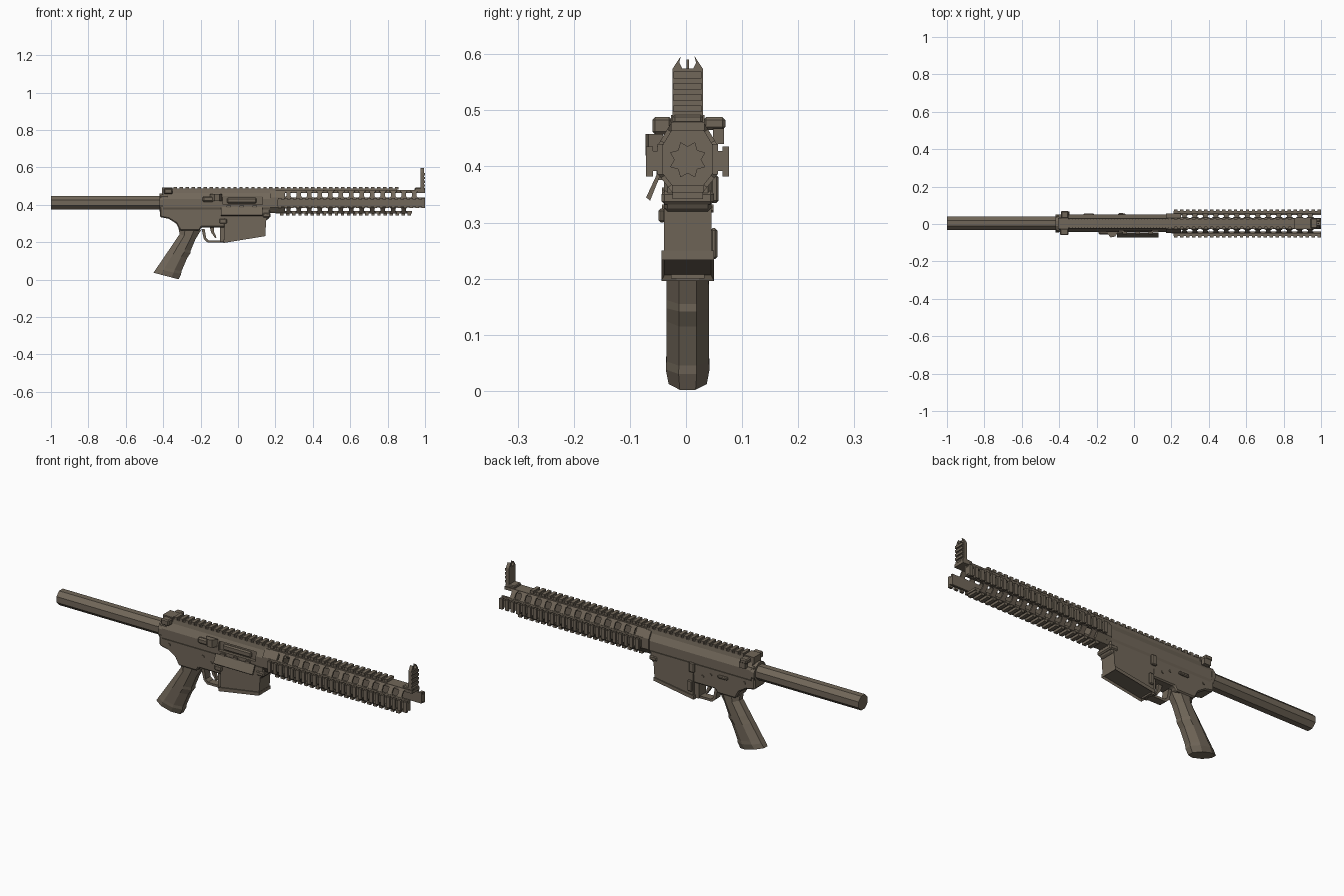
import bpy, bmesh, math
from mathutils import Matrix, Vector

if "Cube" in bpy.data.objects:
    bpy.data.objects.remove(bpy.data.objects["Cube"])

MID = 0.003     # centre plane of the body
AXIS_Z = 0.412  # bore height

mat = bpy.data.materials.new("olive_brown")
mat.use_nodes = True
colour = (0.165, 0.135, 0.10, 1)
mat.diffuse_color = colour
mat.node_tree.nodes["Principled BSDF"].inputs["Base Color"].default_value = colour


def finish(name, bm, offset=True):
    if offset:
        bmesh.ops.translate(bm, verts=bm.verts, vec=(0, MID, 0))
    bmesh.ops.recalc_face_normals(bm, faces=bm.faces)
    mesh = bpy.data.meshes.new(name)
    bm.to_mesh(mesh)
    bm.free()
    mesh.materials.append(mat)
    ob = bpy.data.objects.new(name, mesh)
    bpy.context.collection.objects.link(ob)
    return ob


def loft(name, rings, offset=True):
    """Skin a list of equal-length point rings and cap both ends."""
    bm = bmesh.new()
    loops = [[bm.verts.new(p) for p in ring] for ring in rings]
    n = len(loops[0])
    for a, b in zip(loops, loops[1:]):
        for i in range(n):
            j = (i + 1) % n
            bm.faces.new((a[i], a[j], b[j], b[i]))
    bm.faces.new(loops[0][::-1])
    bm.faces.new(loops[-1])
    return finish(name, bm, offset)


def prism(name, axis, pts, lo, hi, offset=True):
    """Extrude a 2D outline along an axis."""
    place = {"x": lambda p, d: (d, p[0], p[1]),
             "y": lambda p, d: (p[0], d, p[1]),
             "z": lambda p, d: (p[0], p[1], d)}[axis]
    return loft(name, [[place(p, d) for p in pts] for d in (lo, hi)], offset)


def box(name, x0, x1, y0, y1, z0, z1):
    return prism(name, "x", [(y0, z0), (y1, z0), (y1, z1), (y0, z1)], x0, x1)


def both(pts):
    """Mirror a half outline across the centre plane."""
    return pts + [(-a, b) for a, b in reversed(pts)]


def ngon(sides, radius, z=AXIS_Z, turn=0.5):
    return [(radius * math.cos((i + turn) * math.tau / sides),
             z + radius * math.sin((i + turn) * math.tau / sides)) for i in range(sides)]


def array(ob, count, step):
    m = ob.modifiers.new("repeat", "ARRAY")
    m.count = count
    m.use_relative_offset = False
    m.use_constant_offset = True
    m.constant_offset_displace = step
    return ob


def bevel(ob, width):
    m = ob.modifiers.new("chamfer", "BEVEL")
    m.width = width
    m.segments = 1
    return ob


# Rear tube
prism("rear_tube", "x", ngon(8, 0.039), -1.0, -0.40)
prism("tube_collar", "x", ngon(12, 0.050), -0.42, -0.40)

# Upper receiver with ejection port
upper = prism("upper_receiver", "x", both([(0.040, 0.37), (0.047, 0.385), (0.047, 0.43),
              (0.030, 0.462), (0.026, 0.482)]), -0.40, 0.20)
port = box("port_cutter", -0.08, 0.13, -0.07, -0.032, 0.402, 0.447)
cut = upper.modifiers.new("port", "BOOLEAN")
cut.operation = "DIFFERENCE"
cut.object = port
port.hide_render = True
port.hide_viewport = True
bevel(box("bolt_carrier", -0.06, 0.10, -0.042, -0.028, 0.408, 0.438), 0.006)
prism("port_cover", "x", [(-0.048, 0.386), (-0.054, 0.388), (-0.074, 0.345), (-0.067, 0.339)],
      -0.09, 0.13)
for i, x in enumerate((-0.05, 0.02, 0.09)):
    box(f"cover_hinge_{i}", x - 0.012, x + 0.012, -0.056, -0.044, 0.376, 0.396)
prism("shell_deflector", "z", [(-0.15, -0.044), (-0.125, -0.075), (-0.10, -0.070),
      (-0.085, -0.044)], 0.42, 0.458)
bevel(box("forward_assist", -0.19, -0.13, -0.060, -0.04, 0.415, 0.445), 0.007)

# Charging handle
box("charging_handle", -0.405, -0.35, -0.030, 0.030, 0.455, 0.492)
bevel(box("handle_right_wing", -0.395, -0.35, -0.063, -0.028, 0.457, 0.488), 0.005)
bevel(box("handle_left_wing", -0.39, -0.35, 0.028, 0.067, 0.465, 0.488), 0.005)
box("handle_latch", -0.38, -0.345, 0.045, 0.065, 0.44, 0.468)

# Lower receiver
bevel(prism("lower_receiver", "y", [(-0.418, 0.45), (-0.418, 0.335), (-0.37, 0.325),
      (-0.33, 0.30), (-0.31, 0.262), (-0.205, 0.262), (-0.195, 0.28), (-0.07, 0.28),
      (-0.07, 0.32), (0.16, 0.32), (0.172, 0.34), (0.172, 0.385), (-0.35, 0.39),
      (-0.375, 0.45)], -0.042, 0.042), 0.006)
bevel(box("front_pin_lug", 0.13, 0.175, -0.047, 0.047, 0.332, 0.356), 0.006)
prism("magazine_well", "y", [(-0.072, 0.33), (-0.072, 0.213), (0.146, 0.245), (0.152, 0.33)],
      -0.042, 0.042)

# Flared mouth of the well, with a recessed underside
mouth = prism("well_mouth", "y", [(-0.078, 0.196), (0.148, 0.233), (0.148, 0.250),
              (-0.078, 0.215)], -0.047, 0.047)
bm = bmesh.new()
bm.from_mesh(mouth.data)
bm.normal_update()
under = min(bm.faces, key=lambda f: f.normal.z)
bmesh.ops.inset_individual(bm, faces=[under], thickness=0.008, depth=-0.010)
bm.to_mesh(mouth.data)
bm.free()
box("well_rear_wall", -0.095, -0.068, -0.030, 0.030, 0.20, 0.32)

# Controls
for s, side in ((-1, "right"), (1, "left")):
    for i, (x, z) in enumerate(((-0.36, 0.355), (-0.17, 0.345), (-0.125, 0.325), (0.148, 0.345))):
        pin = prism(f"{side}_pin_{i}", "y", [(x + a, z + b) for a, b in ngon(8, 0.008, 0)],
                    s * 0.038, s * 0.046)
bevel(box("magazine_release", -0.10, -0.06, -0.052, -0.04, 0.30, 0.325), 0.004)
bevel(box("bolt_catch", -0.085, -0.055, 0.04, 0.055, 0.335, 0.385), 0.004)
bevel(box("catch_paddle", -0.07, -0.045, 0.04, 0.053, 0.235, 0.29), 0.004)
bevel(box("selector_lever", -0.27, -0.215, 0.04, 0.053, 0.345, 0.36), 0.004)
prism("trigger_guard", "y", [(-0.195, 0.27), (-0.182, 0.215), (-0.162, 0.198), (-0.075, 0.198),
      (-0.075, 0.210), (-0.157, 0.210), (-0.170, 0.222), (-0.178, 0.27)], -0.020, 0.020)
prism("trigger", "y", [(-0.155, 0.29), (-0.142, 0.25), (-0.122, 0.222), (-0.115, 0.226),
      (-0.128, 0.255), (-0.130, 0.29)], -0.008, 0.008)

# Pistol grip, octagonal sections from rear point to front point
sections = [((-0.452, 0.037), (-0.318, 0.002), 0.034), ((-0.438, 0.058), (-0.304, 0.030), 0.039),
            ((-0.428, 0.072), (-0.302, 0.045), 0.038), ((-0.378, 0.146), (-0.272, 0.115), 0.038),
            ((-0.368, 0.160), (-0.254, 0.142), 0.038), ((-0.355, 0.180), (-0.253, 0.155), 0.038),
            ((-0.312, 0.243), (-0.228, 0.215), 0.037), ((-0.318, 0.275), (-0.198, 0.265), 0.036)]
rings = []
for back, front, half in sections:
    b, f = Vector((back[0], 0, back[1])), Vector((front[0], 0, front[1]))
    c, u = (b + f) / 2, (f - b) / 2
    rings.append([c + u * p + Vector((0, half * q, 0))
                  for p, q in ngon(8, 1 / math.cos(math.pi / 8), 0)])
loft("pistol_grip", rings)

# Top rail
box("top_rail", -0.35, 0.85, -0.020, 0.020, 0.478, 0.488)
array(box("top_rail_teeth", -0.345, -0.327, -0.027, 0.027, 0.482, 0.496), 38, (0.032, 0, 0))

# Handguard: solid rear collar, plates, then bridges that leave open windows
prism("handguard_collar", "x", both([(0.028, 0.355), (0.052, 0.386), (0.052, 0.44),
      (0.030, 0.474)]), 0.172, 0.25)
prism("barrel_nut", "x", [((0.034 if i % 2 else 0.024) * math.cos(i * math.pi / 8),
      AXIS_Z + (0.034 if i % 2 else 0.024) * math.sin(i * math.pi / 8)) for i in range(16)],
      0.24, 0.265)
box("handguard_top", 0.20, 1.0, -0.030, 0.030, 0.464, 0.479)
box("handguard_bottom", 0.20, 0.93, -0.028, 0.028, 0.354, 0.366)
array(box("bottom_rail_teeth", 0.225, 0.243, -0.027, 0.027, 0.342, 0.356), 22, (0.0325, 0, 0))


def bridges(name, start, end, count):
    """Hourglass ribs across a diagonal between two (y, z) points."""
    a, b = Vector((0, *start)), Vector((0, *end))
    run = (b - a).length
    half = [(0.021, 0), (0.012, run * 0.25), (0.012, run * 0.75), (0.021, run)]
    ob = prism(name, "z", both(half), -0.004, 0.004, offset=False)
    array(ob, count, (0.056, 0, 0))
    d = (b - a).normalized()
    x = Vector((1, 0, 0))
    frame = Matrix((x, d, x.cross(d))).transposed().to_4x4()
    ob.matrix_world = Matrix.Translation(a + Vector((0.27, MID, 0))) @ frame


for s, side in ((-1, "right"), (1, "left")):
    def span(name, x0, x1, y0, y1, z0, z1):
        return box(f"{side}_{name}", x0, x1, min(s * y0, s * y1), max(s * y0, s * y1), z0, z1)
    span("handguard_plate", 0.20, 1.0, 0.044, 0.054, 0.386, 0.440)
    span("rail", 0.21, 1.0, 0.052, 0.066, 0.392, 0.428)
    array(span("rail_teeth", 0.215, 0.233, 0.062, 0.074, 0.382, 0.436), 25, (0.0319, 0, 0))
    bridges(f"{side}_upper_bridges", (s * 0.027, 0.474), (s * 0.051, 0.434), 13)
    bridges(f"{side}_lower_bridges", (s * 0.025, 0.357), (s * 0.051, 0.390), 12)

# Folding front sight
bevel(box("sight_base", 0.945, 1.0, -0.027, 0.027, 0.476, 0.492), 0.004)
prism("sight_tower", "x", both([(0.027, 0.485), (0.027, 0.574), (0.012, 0.597),
      (0.015, 0.585), (0.010, 0.575)]), 0.977, 0.994)
array(box("sight_ribs", 0.99, 1.0, -0.025, 0.025, 0.497, 0.509), 4, (0, 0, 0.02))
box("sight_post", 0.982, 0.988, -0.002, 0.002, 0.57, 0.591)
